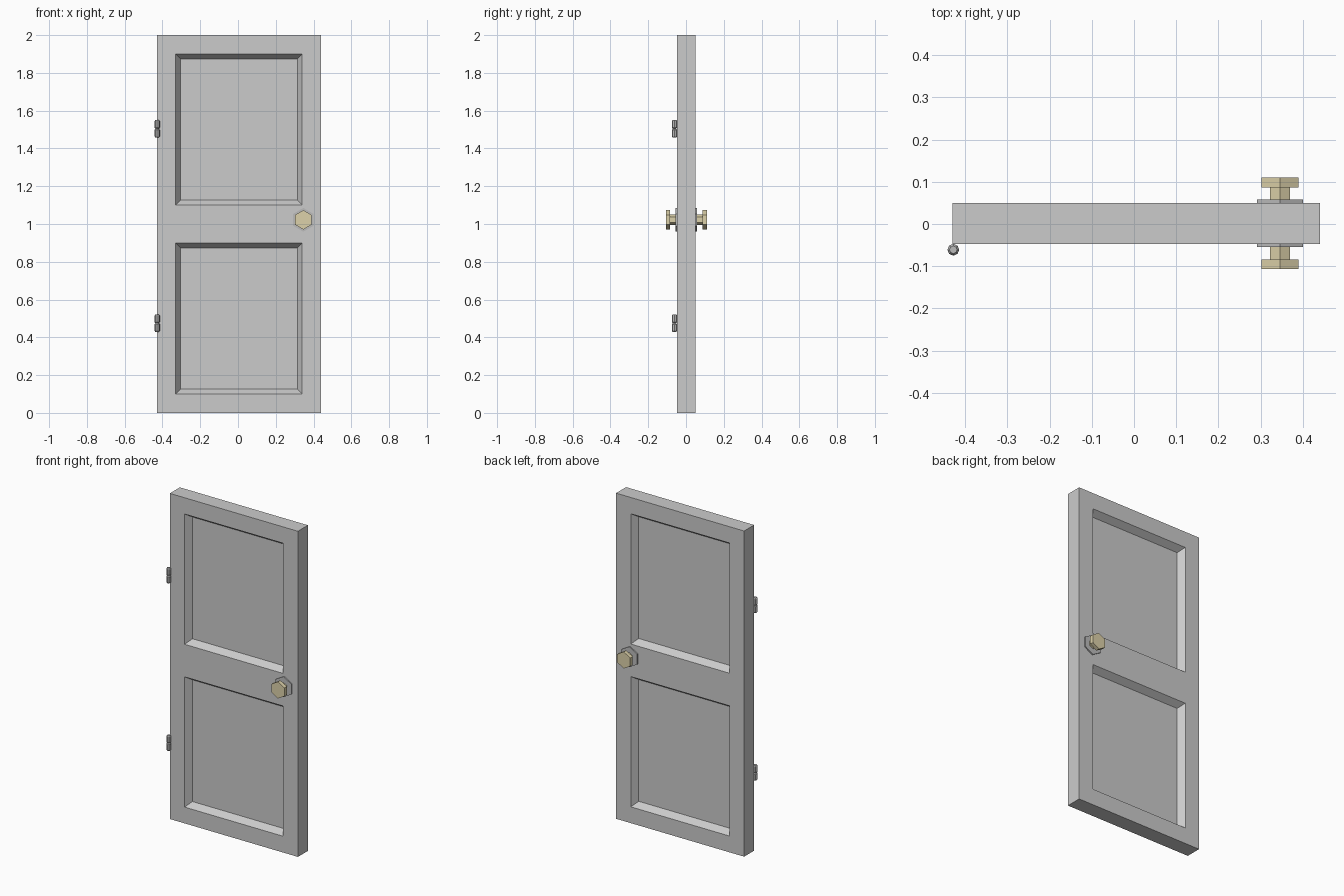
import bpy, bmesh
from math import cos, sin, pi

if "Cube" in bpy.data.objects:
    bpy.data.objects.remove(bpy.data.objects["Cube"])


def material(name, color):
    m = bpy.data.materials.new(name)
    m.diffuse_color = (*color, 1)
    m.use_nodes = True
    m.node_tree.nodes["Principled BSDF"].inputs["Base Color"].default_value = m.diffuse_color
    return m


def finish(bm, name, mat=None, loc=(0, 0, 0)):
    bmesh.ops.recalc_face_normals(bm, faces=bm.faces[:])
    me = bpy.data.meshes.new(name)
    bm.to_mesh(me)
    bm.free()
    ob = bpy.data.objects.new(name, me)
    ob.location = loc
    if mat:
        me.materials.append(mat)
    bpy.context.collection.objects.link(ob)
    return ob


def lathe(name, profile, sides, mat, loc, axis="Z", sign=1):
    """Low-poly solid of revolution from (radius, height) points."""
    bm = bmesh.new()
    rings = []
    for r, h in profile:
        ring = []
        for i in range(sides):
            a = 2 * pi * i / sides + pi / 2
            u, v = r * cos(a), r * sin(a)
            ring.append(bm.verts.new((u, v, h) if axis == "Z" else (u, sign * h, v)))
        rings.append(ring)
    for a, b in zip(rings, rings[1:]):
        for i in range(sides):
            j = (i + 1) % sides
            bm.faces.new((a[i], a[j], b[j], b[i]))
    bm.faces.new(rings[0])
    bm.faces.new(rings[-1])
    return finish(bm, name, mat, loc)


brass = material("brass", (0.72, 0.64, 0.40))
steel = material("dark_steel", (0.5, 0.5, 0.5))

# Door slab: front half with two recessed panels, mirrored to the back
DOOR_Y, HALF = 0.0015, 0.0485
xs = [-0.43, -0.33, 0.34, 0.44]
zs = [0, 0.10, 0.90, 1.10, 1.90, 2.0]
bm = bmesh.new()
grid = [[bm.verts.new((x, -HALF, z)) for z in zs] for x in xs]
panels = []
for i in range(3):
    for k in range(5):
        f = bm.faces.new((grid[i][k], grid[i + 1][k], grid[i + 1][k + 1], grid[i][k + 1]))
        if i == 1 and k in (1, 3):
            panels.append(f)
bm.normal_update()
rim = [e for e in bm.edges if e.is_boundary]
bmesh.ops.inset_individual(bm, faces=panels, thickness=0.037, depth=-0.039)
side = bmesh.ops.extrude_edge_only(bm, edges=rim)["geom"]
for v in side:
    if isinstance(v, bmesh.types.BMVert):
        v.co.y = 0
door = finish(bm, "door_slab", None, (0, DOOR_Y, 0))
mirror = door.modifiers.new("back_half", "MIRROR")
mirror.use_axis = (False, True, False)
mirror.use_clip = True

# Hexagonal knobs and backing plates on both faces
for label, s in (("front", -1), ("back", 1)):
    loc = (0.346, DOOR_Y, 1.022)
    lathe(label + "_knob_plate", [(0.063, HALF - 0.002), (0.063, HALF + 0.0075)],
          6, steel, loc, "Y", s)
    lathe(label + "_knob", [(0.0275, HALF), (0.0275, 0.085), (0.051, 0.085), (0.051, 0.1085)],
          6, brass, loc, "Y", s)

# Hinge barrels: two chamfered knuckles each
knuckles = [(0.009, 0), (0.014, 0.007), (0.014, 0.041), (0.009, 0.047),
            (0.014, 0.053), (0.014, 0.087), (0.009, 0.094)]
for label, z in (("lower", 0.428), ("upper", 1.457)):
    lathe(label + "_hinge", knuckles, 8, steel, (-0.428, -0.061, z))
